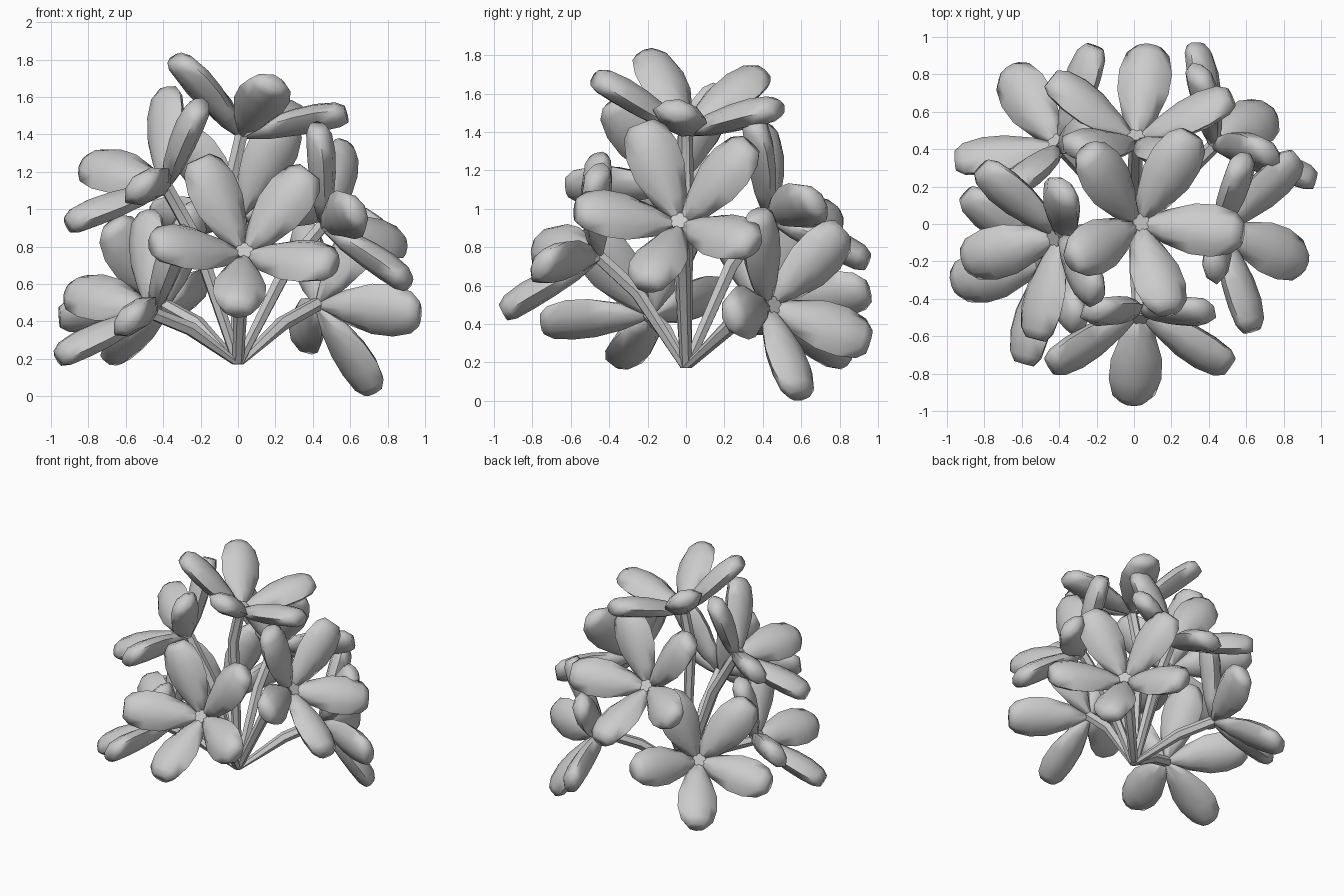
import bpy, bmesh, math
from mathutils import Vector

if "Cube" in bpy.data.objects:
    bpy.data.objects.remove(bpy.data.objects["Cube"])

BASE = Vector((0, 0, 0.17))
LIFT = math.radians(29)          # petals rise this far out of the flower plane

# name: flower heart, facing direction, tip of one petal
FLOWERS = {
    "top": ((0.02, 0.0, 1.40), (0.29, 0.12, 0.95), (0.55, -0.05, 1.50)),
    "front": ((0.03, -0.46, 0.75), (0.06, -0.84, 0.53), (0.00, -0.96, 0.50)),
    "right": ((0.46, -0.03, 0.91), (0.86, -0.13, 0.49), (0.90, -0.20, 0.63)),
    "right_back": ((0.43, 0.42, 0.49), (0.73, 0.67, 0.15), (0.73, 0.60, 0.04)),
    "left_front": ((-0.46, -0.19, 0.45), (-0.72, -0.35, 0.60), (-1.0, -0.33, 0.19)),
    "left": ((-0.39, -0.06, 1.12), (-0.67, -0.30, 0.66), (-0.92, -0.20, 0.92)),
    "back": ((0.01, 0.43, 0.96), (0.03, 0.78, 0.62), (0.08, 0.95, 0.75)),
    "left_back": ((-0.39, 0.41, 0.49), (-0.59, 0.59, 0.53), (-0.66, 0.80, 0.25)),
}

# petal: distance along, half width, thickness factor, droop
STATIONS = [(0.02, 0.028, 0.4, 0.0), (0.15, 0.092, 0.8, 0.0),
            (0.30, 0.138, 1.0, 0.0), (0.42, 0.142, 1.05, -0.003),
            (0.525, 0.115, 0.95, -0.012), (0.572, 0.07, 0.65, -0.02)]
SECTION = [(-1, 0.0), (-0.6, 0.05), (0, 0.07), (0.6, 0.05), (1, 0.0),
           (0.65, -0.055), (0, -0.075), (-0.65, -0.055)]


def loft(bm, rings):
    """Skin a list of closed rings and cap both ends."""
    loops = [[bm.verts.new(p) for p in ring] for ring in rings]
    n = len(loops[0])
    for a, b in zip(loops, loops[1:]):
        for i in range(n):
            j = (i + 1) % n
            bm.faces.new((a[i], a[j], b[j], b[i]))
    bm.faces.new(loops[0][::-1])
    bm.faces.new(loops[-1])


def finish(bm, name, angle):
    bmesh.ops.recalc_face_normals(bm, faces=bm.faces)
    mesh = bpy.data.meshes.new(name)
    bm.to_mesh(mesh)
    bm.free()
    ob = bpy.data.objects.new(name, mesh)
    bpy.context.collection.objects.link(ob)
    bpy.context.view_layer.objects.active = ob
    ob.select_set(True)
    bpy.ops.object.shade_smooth_by_angle(angle=math.radians(angle))
    ob.select_set(False)


def petals(name, heart, n, ref):
    u = ref - heart
    u = (u - n * u.dot(n)).normalized()
    v = n.cross(u)
    bm = bmesh.new()
    for k in range(5):
        a = k * math.tau / 5
        out = u * math.cos(a) + v * math.sin(a)
        along = out * math.cos(LIFT) + n * math.sin(LIFT)
        side = n.cross(out)
        up = along.cross(side)
        loft(bm, [[heart + along * d + side * (x * w) + up * (y * t + droop)
                   for x, y in SECTION] for d, w, t, droop in STATIONS])
    finish(bm, name + "_petals", 75)


def stem(name, heart, n):
    # rises from the base, bends, then flares into the flower heart
    bend = BASE + Vector((heart.x * 0.55, heart.y * 0.55, (heart.z - BASE.z) * 0.68))
    if name == "top":
        bend = Vector((-0.04, 0.0, 1.15))
    path = [BASE, bend, heart - n * 0.02, heart + n * 0.06]
    radii = [0.03, 0.04, 0.038, 0.05]
    rings = []
    for i, (p, r) in enumerate(zip(path, radii)):
        t = (path[min(i + 1, 3)] - path[max(i - 1, 0)]).normalized()
        if i == 0:
            t = Vector((0, 0, 1))
        # sideways direction shared by the whole stem keeps it untwisted
        s = Vector((-heart.y, heart.x, 0)) if name != "top" else Vector((0, 1, 0))
        s = (s - t * s.dot(t)).normalized()
        q = t.cross(s)
        rings.append([p + (s * math.cos(a) + q * math.sin(a)) * r
                      for a in (j * math.tau / 6 for j in range(6))])
    bm = bmesh.new()
    loft(bm, rings)
    finish(bm, name + "_stem", 35)


for name, data in FLOWERS.items():
    heart, n, ref = (Vector(d) for d in data)
    n.normalize()
    petals(name, heart, n, ref)
    stem(name, heart, n)
